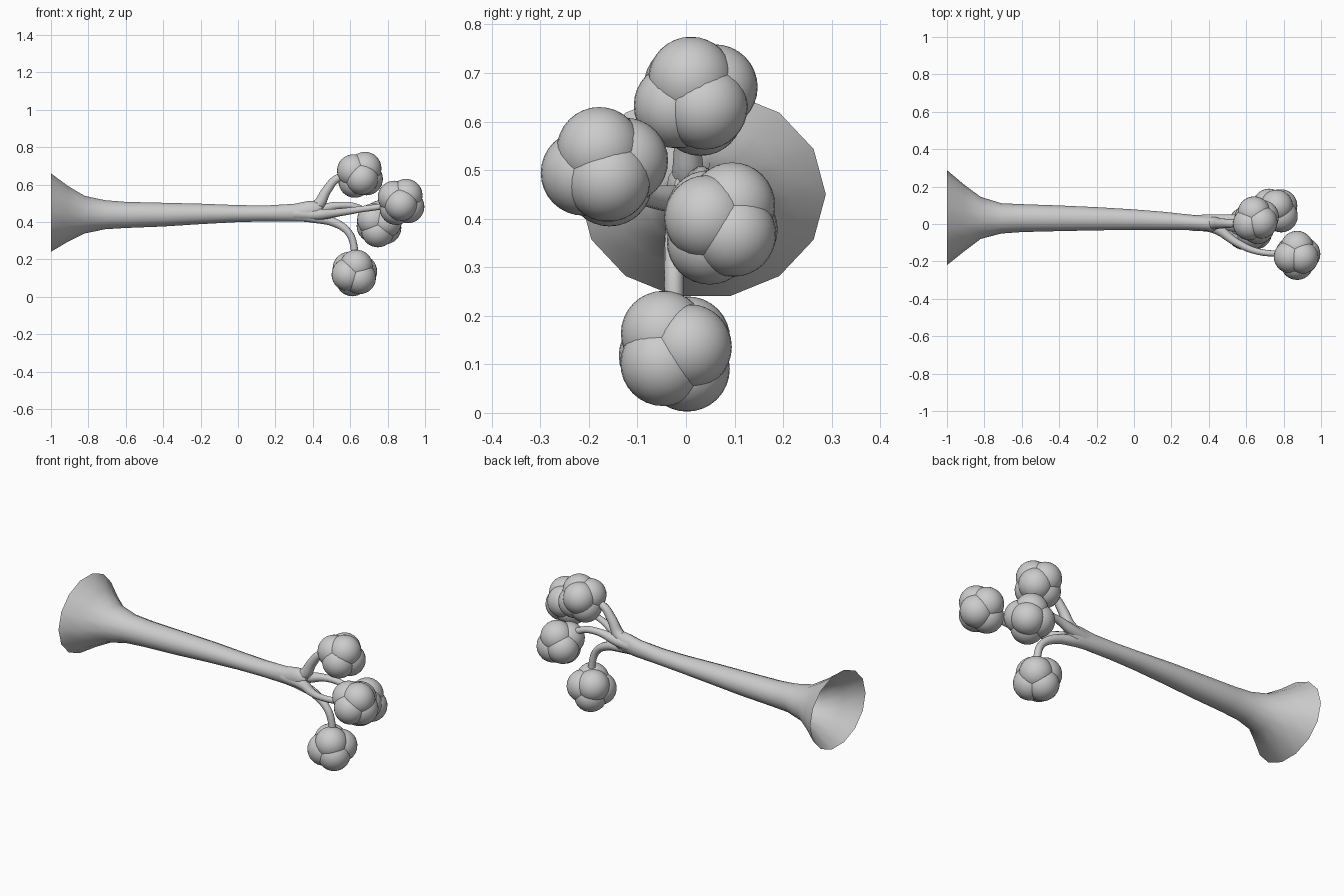
import bpy, bmesh
from math import sin, cos, tau
from mathutils import Vector, Euler

if "Cube" in bpy.data.objects:
    bpy.data.objects.remove(bpy.data.objects["Cube"])


def finish(name, bm, angle):
    me = bpy.data.meshes.new(name)
    bm.to_mesh(me)
    bm.free()
    ob = bpy.data.objects.new(name, me)
    bpy.context.collection.objects.link(ob)
    bpy.ops.object.select_all(action='DESELECT')
    ob.select_set(True)
    bpy.context.view_layer.objects.active = ob
    bpy.ops.object.shade_smooth_by_angle(angle=angle)
    return ob


# Trunk: elliptical rings (x, y min, y max, z min, z max), open at the flared end
RINGS = [(-1.0, -.22, .288, .235, .665), (-.91, -.148, .212, .29, .597),
         (-.82, -.08, .145, .336, .542), (-.71, -.051, .111, .359, .518),
         (-.6, -.043, .106, .366, .509), (-.4, -.038, .099, .374, .504),
         (-.2, -.034, .09, .387, .499), (0, -.031, .078, .398, .491),
         (.15, -.031, .066, .402, .489), (.3, -.032, .05, .4, .498),
         (.37, -.037, .045, .403, .512), (.42, -.04, .042, .415, .515),
         (.45, -.025, .03, .43, .495)]
SIDES = 14


def trunk():
    bm = bmesh.new()
    loops = []
    for x, y0, y1, z0, z1 in RINGS:
        loops.append([bm.verts.new((x, (y0 + y1) / 2 + (y1 - y0) / 2 * cos(tau * i / SIDES),
                                    (z0 + z1) / 2 + (z1 - z0) / 2 * sin(tau * i / SIDES)))
                      for i in range(SIDES)])
    for a, b in zip(loops, loops[1:]):
        for i in range(SIDES):
            j = (i + 1) % SIDES
            bm.faces.new((a[i], a[j], b[j], b[i]))
    bm.faces.new(loops[-1])
    bmesh.ops.recalc_face_normals(bm, faces=bm.faces)
    finish("trunk", bm, 1.0)


# Branches: tapered tubes that start inside the trunk
def branch(name, pts):
    cu = bpy.data.curves.new(name, 'CURVE')
    cu.dimensions = '3D'
    cu.bevel_depth = 1
    cu.bevel_resolution = 3
    cu.resolution_u = 6
    cu.use_fill_caps = True
    sp = cu.splines.new('BEZIER')
    sp.bezier_points.add(len(pts) - 1)
    for p, (x, y, z, r) in zip(sp.bezier_points, pts):
        p.co, p.radius = (x, y, z), r
        p.handle_left_type = p.handle_right_type = 'AUTO'
    ob = bpy.data.objects.new(name, cu)
    bpy.context.collection.objects.link(ob)


# Fruit: six overlapping spheres set around a centre
def cluster(name, centre, rot):
    bm = bmesh.new()
    turn = Euler(rot)
    for axis in range(3):
        for s in (-1, 1):
            off = Vector((0, 0, 0))
            off[axis] = s * .045
            off.rotate(turn)
            new = bmesh.ops.create_uvsphere(bm, u_segments=28, v_segments=16, radius=.088)
            bmesh.ops.translate(bm, verts=new["verts"], vec=Vector(centre) + off)
    finish(name, bm, 1.0)


trunk()
branch("upper_branch", [(.3, .01, .455, .035), (.42, .005, .485, .034), (.475, .003, .57, .026),
                        (.53, .003, .632, .022), (.63, .01, .65, .02)])
branch("front_branch", [(.3, 0, .445, .035), (.43, -.02, .44, .03), (.55, -.1, .452, .021),
                        (.66, -.147, .468, .017), (.83, -.16, .49, .016)])
branch("rear_branch", [(.3, .012, .45, .035), (.43, .022, .465, .03), (.54, .03, .488, .02),
                       (.64, .04, .478, .018), (.74, .07, .41, .018)])
branch("lower_branch", [(.28, .005, .44, .035), (.41, -.002, .423, .03), (.52, -.015, .395, .024),
                        (.59, -.025, .345, .02), (.618, -.025, .28, .02), (.622, -.025, .16, .02)])
cluster("upper_fruit", (.652, .02, .652), (.5, .5, .5))
cluster("front_fruit", (.872, -.168, .507), (.35, .6, .2))
cluster("rear_fruit", (.755, .072, .39), (-.3, .5, .7))
cluster("lower_fruit", (.622, -.022, .127), (.6, -.2, .7))
